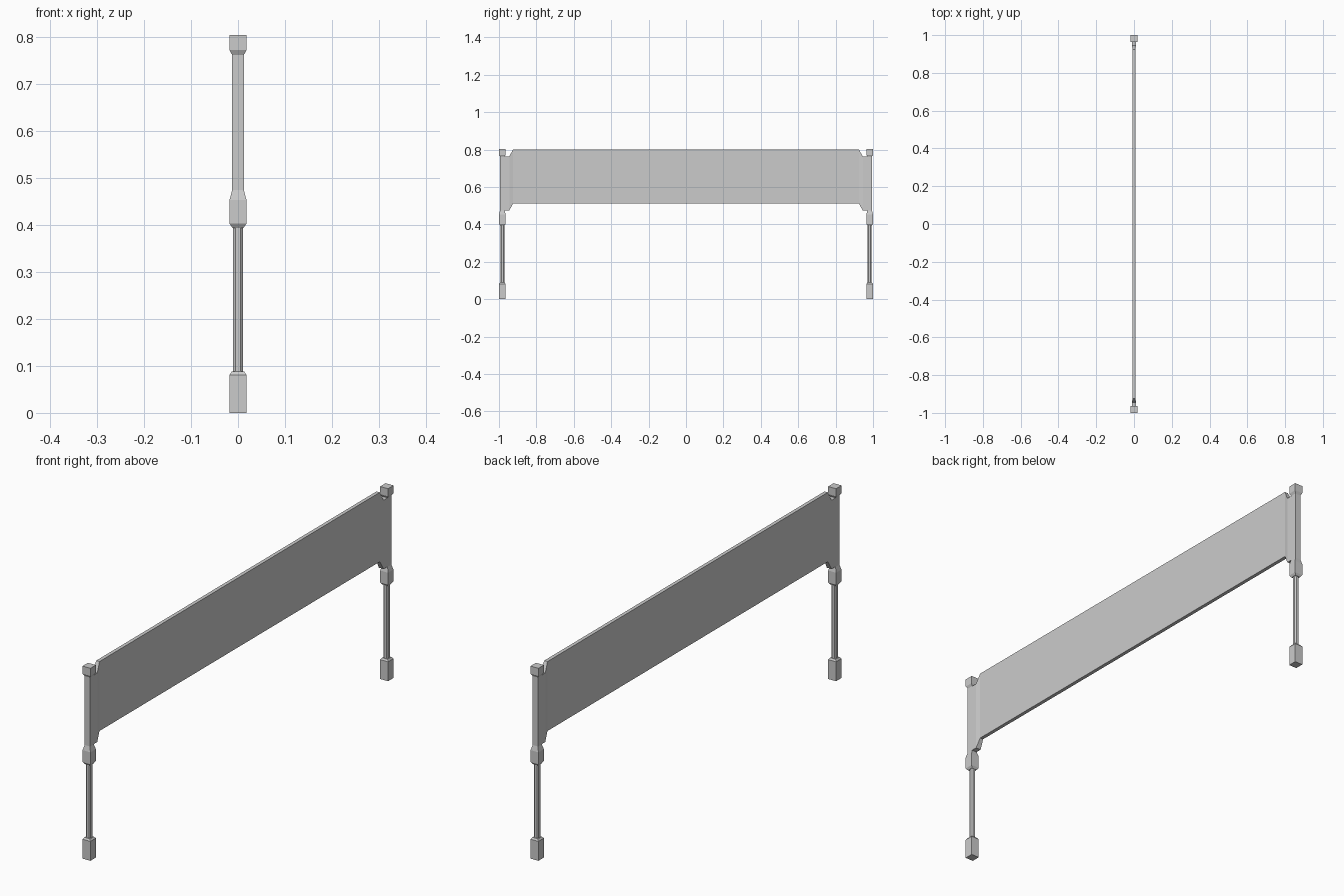
import bpy

if "Cube" in bpy.data.objects:
    bpy.data.objects.remove(bpy.data.objects["Cube"])


def loft(name, rings):
    """Skin equal-length vertex rings and cap both ends."""
    n = len(rings[0])
    verts = [v for r in rings for v in r]
    faces = [tuple(range(n))[::-1],
             tuple(range((len(rings) - 1) * n, len(rings) * n))]
    for i in range(len(rings) - 1):
        for k in range(n):
            a, b = i * n + k, i * n + (k + 1) % n
            faces.append((a, b, b + n, a + n))
    mesh = bpy.data.meshes.new(name)
    mesh.from_pydata(verts, [], faces)
    import bmesh
    bm = bmesh.new()
    bm.from_mesh(mesh)
    bmesh.ops.recalc_face_normals(bm, faces=bm.faces)
    bm.to_mesh(mesh)
    bm.free()
    ob = bpy.data.objects.new(name, mesh)
    bpy.context.collection.objects.link(ob)
    return ob


def square(y, z, h):
    return [(-h, y - h, z), (h, y - h, z), (h, y + h, z), (-h, y + h, z)]


def octagon(y, z, h, c):
    pts = [(-h + c, -h), (h - c, -h), (h, -h + c), (h, h - c),
           (h - c, h), (-h + c, h), (-h, h - c), (-h, -h + c)]
    return [(px, y + py, z) for px, py in pts]


# (height, half width) of each turned-square piece
FOOT = [(0, .018), (.081, .018), (.088, .013)]
POST = [(.394, .012), (.403, .018), (.453, .018), (.474, .0125),
        (.762, .0125), (.772, .018), (.804, .018)]

for side, s in (("front", -1), ("back", 1)):
    y = s * .982
    loft(side + "_foot", [square(y, z, h) for z, h in FOOT])
    loft(side + "_post", [square(y, z, h) for z, h in POST])
    # slim chamfered leg between foot and post
    loft(side + "_leg", [octagon(y, z, .0105, .005) for z in (.08, .40)])

# Barrier panel with stepped, thickened ends: (y, bottom, top, half thickness)
END = [(.982, .474, .762, .0115), (.945, .474, .762, .0115),
       (.925, .511, .801, .0075)]
sections = [(-y, a, b, h) for y, a, b, h in END] + END[::-1]
loft("panel", [[(-h, y, a), (h, y, a), (h, y, b), (-h, y, b)]
               for y, a, b, h in sections])
